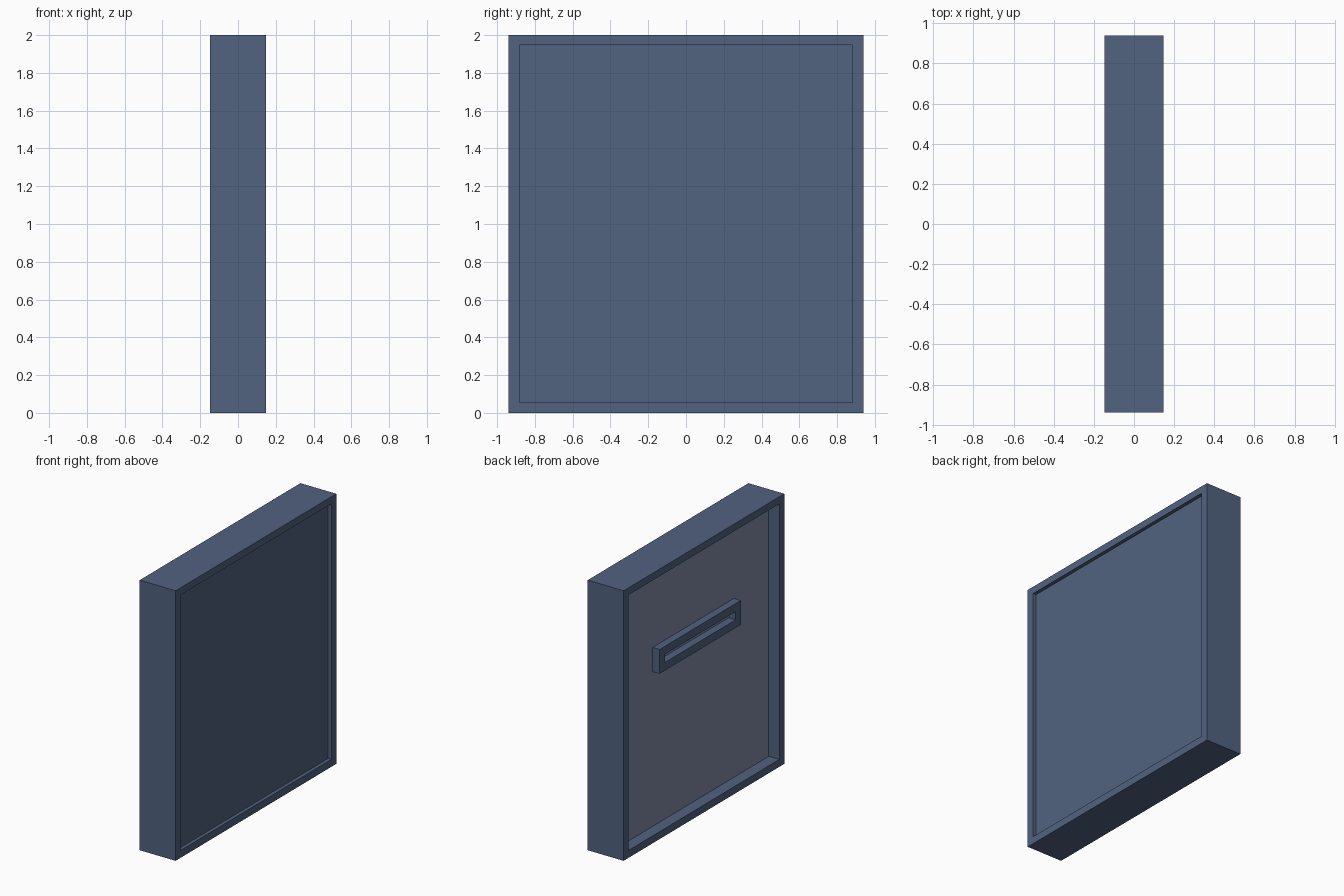
import bpy, bmesh

if "Cube" in bpy.data.objects:
    bpy.data.objects.remove(bpy.data.objects["Cube"])


def material(name, rgb):
    m = bpy.data.materials.new(name)
    m.diffuse_color = (*rgb, 1.0)
    m.use_nodes = True
    m.node_tree.nodes["Principled BSDF"].inputs["Base Color"].default_value = m.diffuse_color
    return m


BLUE = material("slate blue", (0.082, 0.122, 0.215))
GREY = material("blue grey", (0.21, 0.25, 0.37))


def finish(name, bm, mats):
    mesh = bpy.data.meshes.new(name)
    bmesh.ops.recalc_face_normals(bm, faces=bm.faces)
    bm.to_mesh(mesh)
    bm.free()
    for m in mats:
        mesh.materials.append(m)
    obj = bpy.data.objects.new(name, mesh)
    bpy.context.collection.objects.link(obj)
    return obj


def rect(y0, y1, z0, z1):
    return [(y0, z0), (y1, z0), (y1, z1), (y0, z1)]


def ring(name, x0, x1, outer, inner):
    """Rectangular frame in the YZ plane, running from x0 to x1."""
    bm = bmesh.new()
    loops = [[bm.verts.new((x, y, z)) for y, z in r]
             for x, r in ((x0, outer), (x1, outer), (x1, inner), (x0, inner))]
    for a in range(4):
        p, q = loops[a], loops[(a + 1) % 4]
        for i in range(4):
            j = (i + 1) % 4
            bm.faces.new((p[i], p[j], q[j], q[i]))
    return finish(name, bm, [BLUE])


# Outer frame
opening = rect(-0.882, 0.882, 0.055, 1.947)
ring("outer_frame", -0.147, 0.147, rect(-0.94, 0.94, 0, 2), opening)

# Panel set in the frame: shallow recess on +x, deep recess with grey face on -x
bm = bmesh.new()
bmesh.ops.create_cube(bm, size=1)
for v in bm.verts:
    v.co = (0.121 if v.co.x > 0 else -0.06,
            0.882 if v.co.y > 0 else -0.882,
            1.947 if v.co.z > 0 else 0.055)
bm.normal_update()
for f in bm.faces:
    f.material_index = 1 if f.normal.x < -0.5 else 0
finish("panel", bm, [BLUE, GREY])

# Slotted bracket on the back of the panel
ring("hanging_bracket", -0.117, -0.06,
     rect(-0.475, 0.475, 1.20, 1.38), rect(-0.415, 0.415, 1.26, 1.32))
